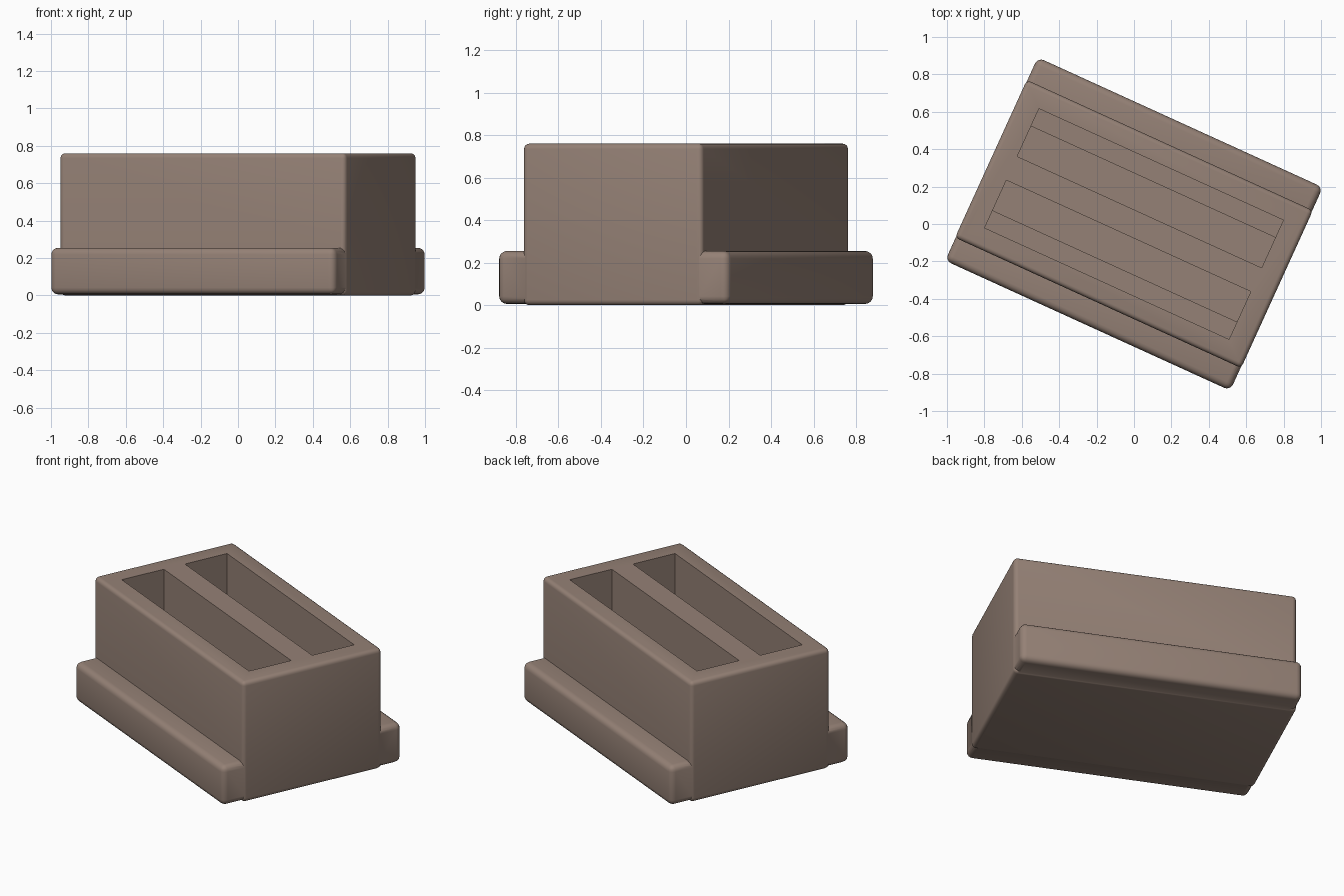
import bpy, bmesh, math

if "Cube" in bpy.data.objects:
    bpy.data.objects.remove(bpy.data.objects["Cube"])

LENGTH = 1.675
ANGLE = math.radians(-24.5)


def prism(name, profile, length, bevel=0.0):
    """Extrude a (y, z) profile along x, optionally rounding every edge."""
    bm = bmesh.new()
    face = bm.faces.new([bm.verts.new((-length / 2, y, z)) for y, z in profile])
    new = bmesh.ops.extrude_face_region(bm, geom=[face])["geom"]
    bmesh.ops.translate(bm, vec=(length, 0, 0),
                        verts=[v for v in new if isinstance(v, bmesh.types.BMVert)])
    bmesh.ops.recalc_face_normals(bm, faces=bm.faces)
    if bevel:
        bmesh.ops.bevel(bm, geom=bm.edges[:], offset=bevel, segments=4,
                        profile=0.5, affect='EDGES')
    mesh = bpy.data.meshes.new(name)
    bm.to_mesh(mesh)
    bm.free()
    obj = bpy.data.objects.new(name, mesh)
    bpy.context.collection.objects.link(obj)
    return obj


def rect(half_width, z0, z1):
    return [(-half_width, z0), (half_width, z0), (half_width, z1), (-half_width, z1)]


def combine(target, other, operation):
    """Apply a boolean and remove the helper object."""
    bpy.context.view_layer.objects.active = target
    mod = target.modifiers.new(operation, 'BOOLEAN')
    mod.operation = operation
    mod.solver = 'EXACT'
    mod.object = other
    bpy.ops.object.modifier_apply(modifier=mod.name)
    bpy.data.objects.remove(other)


# Tall block with a wide rounded plinth whose ends are nearly flush
block = prism("slotted_block", rect(0.463, 0.0, 0.76), LENGTH + 0.006, 0.025)
plinth = prism("plinth", rect(0.597, 0.006, 0.255), LENGTH, 0.036)
combine(block, plinth, 'UNION')

# Two mirrored slots, each with a deeper channel along its outer wall
for side in (-1, 1):
    step = [(0.07, 0.25), (0.25, 0.25), (0.25, 0.12), (0.35, 0.12), (0.35, 1.0), (0.07, 1.0)]
    slot = prism("slot_cutter", [(side * y, z) for y, z in step], 1.436)
    slot.hide_render = True
    combine(block, slot, 'DIFFERENCE')

# Brown finish
brown = bpy.data.materials.new("brown")
brown.diffuse_color = (0.30, 0.22, 0.18, 1)
brown.use_nodes = True
brown.node_tree.nodes["Principled BSDF"].inputs["Base Color"].default_value = brown.diffuse_color
block.data.materials.clear()
block.data.materials.append(brown)

# Turn to the angled stance and smooth the rounded edges
block.rotation_euler.z = ANGLE
block.select_set(True)
bpy.context.view_layer.objects.active = block
bpy.ops.object.shade_smooth_by_angle(angle=math.radians(35))
